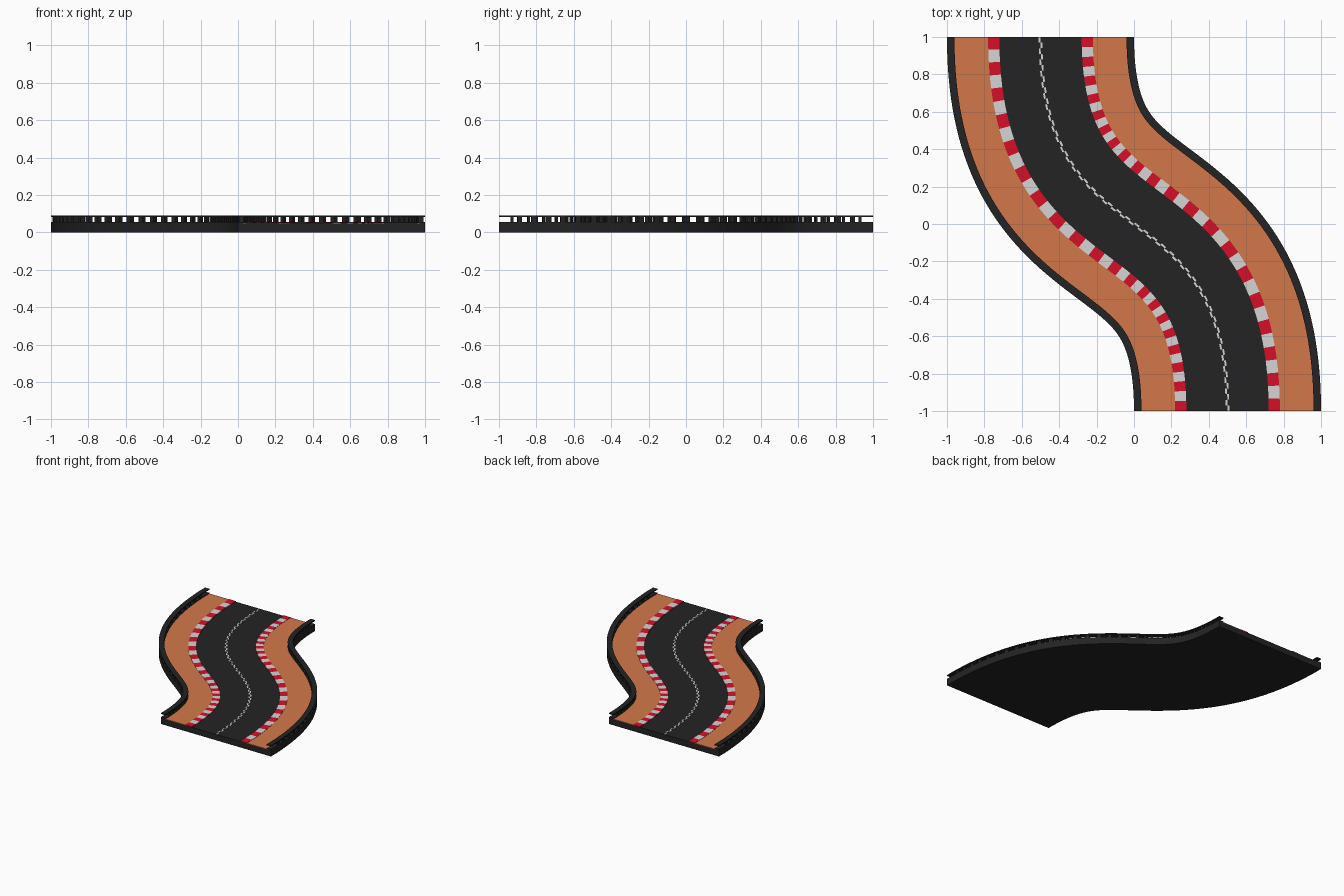
import bpy, bmesh, math
from mathutils import Vector

cube = bpy.data.objects.get("Cube")
if cube:
    bpy.data.objects.remove(cube)


def material(name, rgb):
    m = bpy.data.materials.new(name)
    m.use_nodes = True
    m.diffuse_color = (*rgb, 1)
    m.node_tree.nodes["Principled BSDF"].inputs["Base Color"].default_value = (*rgb, 1)
    return m


DARK = material("asphalt", (0.017, 0.017, 0.017))
DIRT = material("orange dirt", (0.65, 0.19, 0.067))
RED = material("kerb red", (0.67, 0.005, 0.022))
WHITE = material("kerb white", (0.66, 0.66, 0.66))

# S-shaped centre line, sampled evenly along its length
CTRL = [Vector(p) for p in ((-0.5, 1), (-0.5, -0.25), (0.5, 0.25), (0.5, -1))]


def bezier(t):
    w = ((1 - t) ** 3, 3 * t * (1 - t) ** 2, 3 * t * t * (1 - t), t ** 3)
    return sum((c * k for c, k in zip(CTRL, w)), Vector((0, 0)))


def heading(t):
    a, b, c = (CTRL[i + 1] - CTRL[i] for i in range(3))
    return (a * (1 - t) ** 2 + b * 2 * t * (1 - t) + c * t * t).normalized()


SAMPLES = 1000
lengths = [0.0]
for i in range(SAMPLES):
    step = bezier((i + 1) / SAMPLES) - bezier(i / SAMPLES)
    lengths.append(lengths[-1] + step.length)


def place(f, offset, z):
    """Point at fraction f of the length, offset towards +x."""
    goal = f * lengths[-1]
    i = next((k for k in range(SAMPLES) if lengths[k + 1] >= goal), SAMPLES - 1)
    t = (i + (goal - lengths[i]) / (lengths[i + 1] - lengths[i])) / SAMPLES
    t = min(max(t, 0), 1)
    d = heading(t)
    p = bezier(t) + Vector((-d.y, d.x)) * offset
    return (p.x, p.y, z)


def sweep(bm, inner, outer, low, high, start=0.0, end=1.0, steps=78, mat=0):
    """Rectangular section swept along part of the track."""
    rings = []
    for i in range(steps + 1):
        f = start + (end - start) * i / steps
        rings.append([bm.verts.new(place(f, o, z)) for o, z in
                      ((inner, low), (outer, low), (outer, high), (inner, high))])
    faces = [bm.faces.new(rings[0]), bm.faces.new(rings[-1][::-1])]
    for a, b in zip(rings, rings[1:]):
        for k in range(4):
            n = (k + 1) % 4
            faces.append(bm.faces.new((a[k], b[k], b[n], a[n])))
    for face in faces:
        face.material_index = mat


def finish(name, bm, mats):
    bmesh.ops.recalc_face_normals(bm, faces=bm.faces)
    mesh = bpy.data.meshes.new(name)
    bm.to_mesh(mesh)
    bm.free()
    for m in mats:
        mesh.materials.append(m)
    ob = bpy.data.objects.new(name, mesh)
    bpy.context.collection.objects.link(ob)
    bpy.ops.object.select_all(action="DESELECT")
    ob.select_set(True)
    bpy.context.view_layer.objects.active = ob
    bpy.ops.object.shade_smooth_by_angle(angle=math.radians(30))


BARS = 39
ROAD = 0.048

# Road slab
bm = bmesh.new()
sweep(bm, -0.5, 0.5, 0, ROAD)
finish("road_slab", bm, [DARK])

for side, label in ((-1, "right"), (1, "left")):
    # Dirt shoulder
    bm = bmesh.new()
    sweep(bm, side * 0.27, side * 0.47, ROAD - 0.002, 0.051)
    finish(label + "_shoulder", bm, [DIRT])

    # Striped kerb
    bm = bmesh.new()
    for i in range(BARS):
        sweep(bm, side * 0.22, side * 0.28, ROAD - 0.002, 0.053,
              i / BARS, (i + 1) / BARS, 2, i % 2)
    finish(label + "_kerb", bm, [RED, WHITE])

    # Barrier: low wall, posts and top rail with open gaps between
    bm = bmesh.new()
    sweep(bm, side * 0.46, side * 0.5, ROAD - 0.002, 0.057)
    sweep(bm, side * 0.46, side * 0.5, 0.082, 0.09)
    for i in range(1, BARS - 1):
        mid = (i + 0.5) / BARS
        sweep(bm, side * 0.467, side * 0.493, 0.056, 0.083,
              mid - 0.17 / BARS, mid + 0.17 / BARS, 1)
    finish(label + "_barrier", bm, [DARK])

# Centre line of staggered dashes
bm = bmesh.new()
DASHES = BARS * 2
for i in range(DASHES):
    side = 1 if i % 2 else -1
    sweep(bm, 0, side * 0.01, ROAD - 0.001, ROAD + 0.002,
          i / DASHES, (i + 1) / DASHES, 1)
finish("centre_line", bm, [WHITE])
